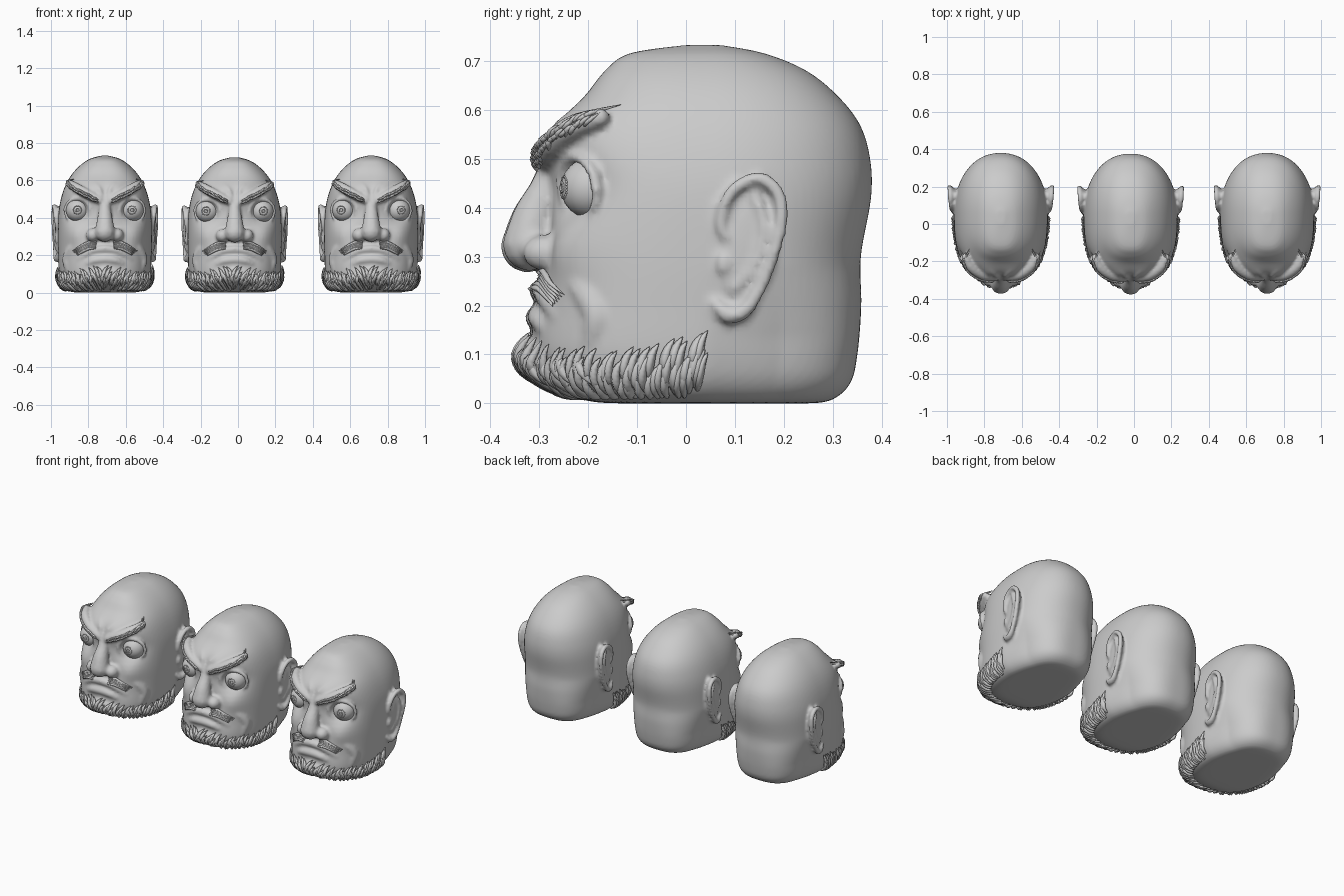
import bpy, bmesh, math, random
from mathutils import Vector, Matrix
from mathutils.bvhtree import BVHTree

random.seed(4)
cube = bpy.data.objects.get("Cube")
if cube:
    bpy.data.objects.remove(cube, do_unlink=True)

clay = bpy.data.materials.new("grey clay")
clay.use_nodes = True
clay.diffuse_color = (0.6, 0.6, 0.6, 1)
clay.node_tree.nodes["Principled BSDF"].inputs["Base Color"].default_value = (0.6, 0.6, 0.6, 1)


def spline(rows, steps):
    """Smooth path through tuples of any length."""
    vs = [Vector(r) for r in rows]
    vs = [vs[0]] + vs + [vs[-1]]
    out = []
    for a, b, c, d in zip(vs, vs[1:], vs[2:], vs[3:]):
        for i in range(steps):
            t = i / steps
            out.append(0.5 * (2 * b + (c - a) * t + (2 * a - 5 * b + 4 * c - d) * t * t
                              + (3 * b - a - 3 * c + d) * t ** 3))
    return out + [vs[-1]]


def ball(bm, centre, radii, tilt=0):
    m = Matrix.Translation(centre) @ Matrix.Rotation(tilt, 4, 'X') @ Matrix.Diagonal((*radii, 1))
    bmesh.ops.create_icosphere(bm, subdivisions=3, radius=1, matrix=m)


def sweep(bm, points, sides=(1, -1), steps=7):
    """Rounded roll of flesh through (x, y, z, radius), mirrored."""
    for s in sides:
        for x, y, z, r in spline(points, steps):
            bmesh.ops.create_icosphere(bm, subdivisions=2, radius=r,
                                       matrix=Matrix.Translation((s * x, y, z)))


def to_mesh(ob):
    """Evaluate modifiers and curves to a smooth mesh, then drop the source."""
    dg = bpy.context.evaluated_depsgraph_get()
    me = bpy.data.meshes.new_from_object(ob.evaluated_get(dg))
    bpy.data.objects.remove(ob, do_unlink=True)
    me.materials.clear()
    me.materials.append(clay)
    for p in me.polygons:
        p.use_smooth = True
    return me


def bm_object(bm):
    me = bpy.data.meshes.new("source")
    bm.to_mesh(me)
    bm.free()
    ob = bpy.data.objects.new("source", me)
    bpy.context.collection.objects.link(ob)
    return ob


# Skull: height, half width, front y, back y
skull = [(0, .13, -.12, .24), (.006, .19, -.2, .295), (.04, .228, -.275, .335),
         (.1, .245, -.305, .35), (.2, .25, -.295, .358), (.3, .252, -.28, .357),
         (.42, .248, -.275, .378), (.5, .235, -.28, .376), (.57, .212, -.26, .355),
         (.63, .178, -.205, .308), (.68, .132, -.165, .245), (.715, .08, -.115, .16),
         (.732, .02, .0, .07)]
# Soft bulges and hollows on the face: x, z, push, spread
bulges = [(.145, .44, -.055, .058), (.17, .31, .02, .06), (0, .19, .015, .08), (.06, .55, .012, .04)]
CY, SEG = .05, 96
bm = bmesh.new()
rings = []
for z, w, front, back in spline(skull, 5):
    ring = []
    low = max(0, min(1, (.28 - z) / .15))
    for k in range(SEG):
        a = math.tau * k / SEG
        sx, sy = math.sin(a), -math.cos(a)
        n = 2.7 if sy < 0 else 2.2 + .6 * low
        f = (abs(sx) ** n + abs(sy) ** n) ** (-1 / n)
        x = w * sx * f
        y = CY + sy * f * ((CY - front) if sy < 0 else (back - CY))
        x *= 1 - .13 * low * max(0, min(1, (y - .04) / .15))
        if y < 0:
            for bx, bz, push, spread in bulges:
                y -= push * math.exp(-((abs(x) - bx) ** 2 + (z - bz) ** 2) / spread ** 2)
        ring.append(bm.verts.new((x, y, z)))
    rings.append(ring)
for lo, hi in zip(rings, rings[1:]):
    for k in range(SEG):
        j = (k + 1) % SEG
        bm.faces.new((lo[k], lo[j], hi[j], hi[k]))
bm.faces.new(rings[0][::-1])
bm.faces.new(rings[-1])

# Nose and nostril wings
sweep(bm, [(0, -.265, .5, .028), (0, -.285, .44, .034), (0, -.31, .38, .045), (0, -.32, .325, .056)], (1,))
for s in (1, -1):
    ball(bm, (s * .064, -.288, .308), (.037, .045, .037))
# Brow ridge and frown creases
sweep(bm, [(.03, -.285, .495, .022), (.1, -.272, .53, .027), (.16, -.23, .565, .026), (.19, -.175, .585, .02)])
sweep(bm, [(.018, -.285, .5, .012), (.028, -.272, .55, .012), (.05, -.25, .58, .008)])
# Eyelids as tilted rims
lid = []
for k in range(17):
    a = math.tau * k / 16
    lid.append((.145 + .066 * math.cos(a), -.218 + .035 * math.cos(a) - .008 * math.sin(a),
                .44 + .063 * math.sin(a), .012))
sweep(bm, lid, steps=2)
# Drooping lips, chin and folds beside the mouth
sweep(bm, [(0, -.298, .235, .02), (.07, -.29, .222, .02), (.13, -.258, .18, .019), (.165, -.228, .145, .013)])
sweep(bm, [(0, -.305, .178, .021), (.06, -.298, .17, .021), (.12, -.265, .135, .016)])
sweep(bm, [(0, -.295, .1, .042), (.07, -.285, .09, .035)])
sweep(bm, [(.095, -.25, .29, .02), (.16, -.215, .245, .032), (.195, -.18, .18, .034), (.18, -.195, .115, .028)])
# Ears: plate, front flap, outer rim, inner fold
for s in (1, -1):
    ball(bm, (s * .248, .128, .33), (.019, .058, .135), -.2)
    ball(bm, (s * .252, .078, .285), (.018, .016, .026))
sweep(bm, [(.252, .1, .32, .011), (.258, .072, .365, .012), (.266, .092, .43, .013), (.27, .145, .46, .014),
           (.273, .185, .435, .014), (.274, .196, .38, .014), (.27, .175, .29, .013), (.262, .13, .2, .015),
           (.256, .09, .18, .018), (.25, .06, .205, .012)])
sweep(bm, [(.264, .14, .425, .009), (.268, .16, .36, .011), (.264, .14, .28, .011), (.258, .1, .235, .01)])

# Fuse all the flesh
bmesh.ops.recalc_face_normals(bm, faces=bm.faces)
flesh = bm_object(bm)
fuse = flesh.modifiers.new("fuse", 'REMESH')
fuse.mode = 'VOXEL'
fuse.voxel_size = .0088
soft = flesh.modifiers.new("soften", 'SMOOTH')
soft.iterations = 2
head_mesh = to_mesh(flesh)
tree = BVHTree.FromPolygons([v.co for v in head_mesh.vertices], [p.vertices[:] for p in head_mesh.polygons])


def on_skin(a, z, lift):
    """Point on the head at an angle from straight ahead, lifted outward."""
    out = Vector((math.sin(a), -math.cos(a), 0))
    hit = tree.ray_cast(Vector((0, CY, z)) + out, -out)[0]
    return hit + out * lift


def hair(strands, thick):
    """Locks that taper at both ends."""
    cu = bpy.data.curves.new("source", 'CURVE')
    cu.dimensions = '3D'
    cu.bevel_depth = thick
    cu.bevel_resolution = 0
    for pts in strands:
        path = spline(pts, 3)
        sp = cu.splines.new('POLY')
        sp.points.add(len(path) - 1)
        for i, (p, q) in enumerate(zip(sp.points, path)):
            p.co = (*q, 1)
            p.radius = max(.05, math.sin(math.pi * (.12 + .88 * i / (len(path) - 1))))
    ob = bpy.data.objects.new("source", cu)
    bpy.context.collection.objects.link(ob)
    return to_mesh(ob)


rnd = random.uniform
beard, brows, moustache = [], [], []
# Beard: three overlapping rows swept back along the jaw
for drop, lift in ((0, .002), (.025, .006), (.045, .006)):
    for k in range(-21, 22):
        a = math.radians(k * 4.1 + rnd(-1.5, 1.5))
        s = 1 if k >= 0 else -1
        top = .125 - .035 * math.sin(min(abs(a) * 2, math.pi)) - drop + rnd(-.008, .008)
        beard.append([on_skin(a - s * .05, max(.012, top - .055), lift),
                      on_skin(a - s * .03, max(.02, top - .03), lift + .008),
                      on_skin(a, max(.028, top), lift + .006),
                      on_skin(a + s * .05, max(.036, top + .022), lift + .004)])
# Chin wisps hanging down
for k in range(-7, 8):
    a = k * .085 + rnd(-.03, .03)
    beard.append([on_skin(a, .1, .004), on_skin(a * 1.05, .065, .014), on_skin(a * 1.15, .035, .02)])
# Eyebrows and moustache
for s in (1, -1):
    for k in range(18):
        t = k / 17
        for j in (-.008, .006):
            brows.append([on_skin(s * (.1 + .55 * t + e * .09),
                                  .49 + .085 * t + j + e * (.018 + .012 * t) + rnd(-.004, .004), lift)
                          for e, lift in ((0, .001), (.5, .006), (1, .003))])
    for k in range(6):
        d = k * .007
        moustache.append([on_skin(s * a, z - d, .007) for a, z in
                          ((.13, .272), (.25, .268), (.39, .245), (.53 - 3 * d, .222 + d * .3))])
hair_meshes = {"beard": hair(beard, .011), "eyebrows": hair(brows, .006), "moustache": hair(moustache, .008)}


def eyes(gaze):
    """Eyeballs with a raised iris ring and pupil."""
    bm = bmesh.new()
    for s in (1, -1):
        c = Vector((s * .145, -.193, .44))
        ball(bm, c, (.063, .063, .063))
        look = Vector((s * gaze, -1, .02)).normalized()
        turn = look.to_track_quat('Z', 'Y').to_matrix().to_4x4()
        for rad, height in ((.022, .0585), (.009, .0625)):
            for k in range(24):
                a = math.tau * k / 24
                p = turn @ Vector((rad * math.cos(a), rad * math.sin(a), height))
                bmesh.ops.create_icosphere(bm, subdivisions=1, radius=.003, matrix=Matrix.Translation(c + p))
    return to_mesh(bm_object(bm))


# Three heads in a row with different gazes
for label, x, y, tall, gaze in (("right", -.712, 0, 1, .02), ("middle", -.018, -.004, .988, .15),
                                ("left", .712, 0, 1, .28)):
    for part, me in {"head": head_mesh, "eyes": eyes(gaze), **hair_meshes}.items():
        ob = bpy.data.objects.new(f"{label}_{part}", me)
        ob.location = (x, y, 0)
        ob.scale.z = tall
        bpy.context.collection.objects.link(ob)
